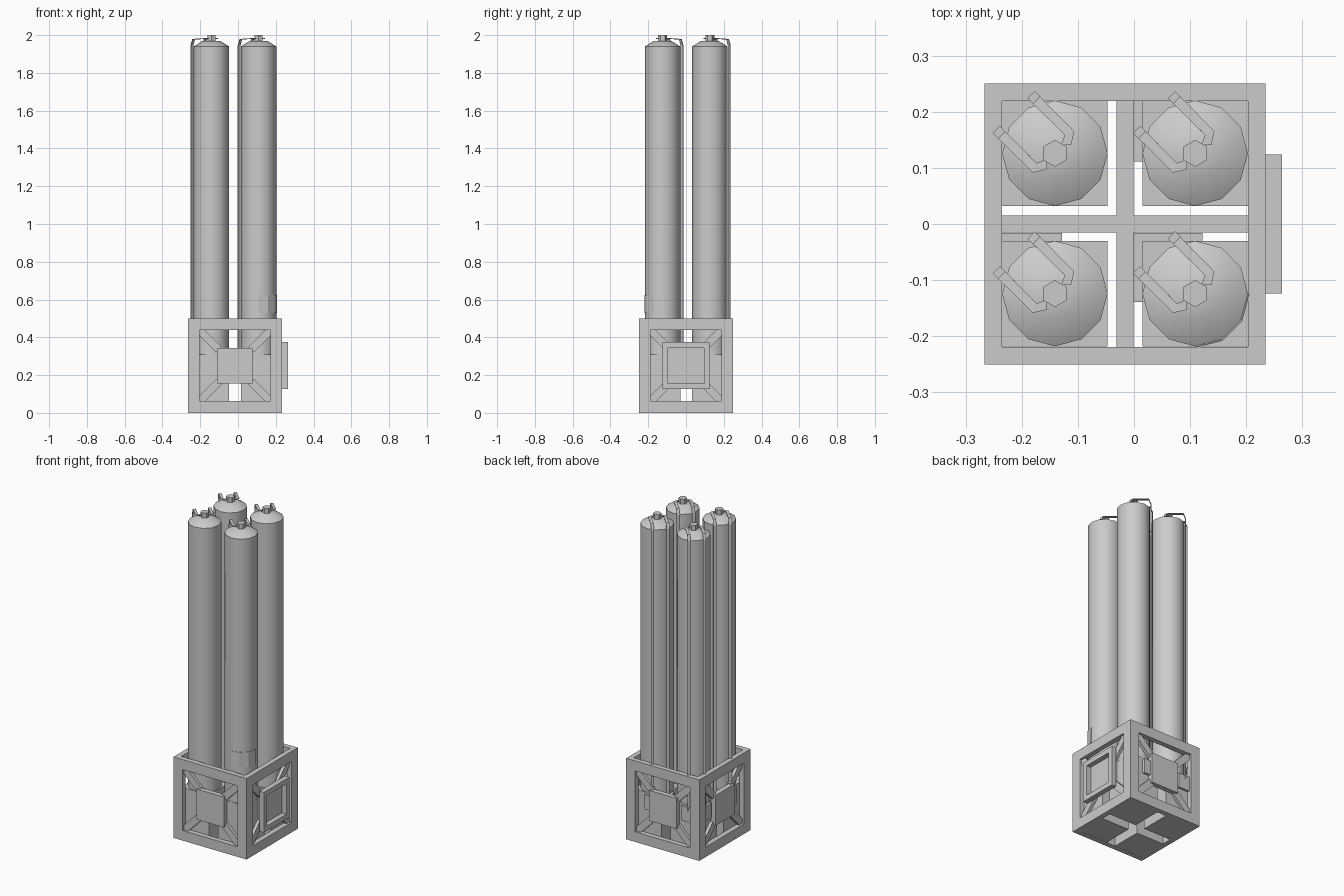
import bpy
import bmesh
from math import pi, sin, cos, radians
from mathutils import Matrix, Vector

cube = bpy.data.objects.get("Cube")
if cube:
    bpy.data.objects.remove(cube, do_unlink=True)

CX = -0.016            # middle of the square base
HALF, WALL, MID = 0.25, 0.031, 0.25
RADIUS = 0.094


def make(name, bm, matrix=None):
    bmesh.ops.recalc_face_normals(bm, faces=bm.faces)
    if matrix is not None:
        bm.transform(matrix)
    mesh = bpy.data.meshes.new(name)
    bm.to_mesh(mesh)
    bm.free()
    obj = bpy.data.objects.new(name, mesh)
    bpy.context.collection.objects.link(obj)
    return obj


def activate(obj):
    bpy.ops.object.select_all(action='DESELECT')
    obj.select_set(True)
    bpy.context.view_layer.objects.active = obj


def box(name, center, size, matrix=None):
    bm = bmesh.new()
    bmesh.ops.create_cube(bm, size=1)
    bm.transform(Matrix.Translation(center) @ Matrix.Diagonal((*size, 1)))
    return make(name, bm, matrix)


def cut(obj, center, size):
    cutter = box("cutter", center, size)
    cutter.hide_render = True
    mod = obj.modifiers.new("opening", 'BOOLEAN')
    mod.operation, mod.solver, mod.object = 'DIFFERENCE', 'EXACT', cutter
    activate(obj)
    bpy.ops.object.modifier_apply(modifier=mod.name)
    bpy.data.objects.remove(cutter, do_unlink=True)


def lathe(name, profile, sides, matrix):
    bm = bmesh.new()
    rings = []
    for r, z in profile:
        rings.append([bm.verts.new((r * sin(2 * pi * i / sides), r * cos(2 * pi * i / sides), z))
                      for i in range(sides)])
    for low, high in zip(rings, rings[1:]):
        for i in range(sides):
            j = (i + 1) % sides
            bm.faces.new((low[i], low[j], high[j], high[i]))
    bm.faces.new(rings[0])
    bm.faces.new(rings[-1])
    return make(name, bm, matrix)


def ribbon(name, path, across, width, thick, matrix):
    # flat strap: offset the path sideways, then solidify
    bm = bmesh.new()
    pairs = []
    for p, side in zip(path, across):
        offset = Vector(side).normalized() * width / 2
        pairs.append([bm.verts.new(Vector(p) + s * offset) for s in (-1, 1)])
    for a, b in zip(pairs, pairs[1:]):
        bm.faces.new((a[0], a[1], b[1], b[0]))
    obj = make(name, bm, matrix)
    mod = obj.modifiers.new("thickness", 'SOLIDIFY')
    mod.thickness, mod.offset = thick, 0
    return obj


# Open cubic frame
frame = box("base_frame", (CX, 0, MID), (2 * HALF, 2 * HALF, 2 * HALF))
inner, window = 2 * (HALF - WALL), 0.376
cut(frame, (CX, 0, MID), (inner, inner, 1))
cut(frame, (CX, 0, MID), (1, window, window))
cut(frame, (CX, 0, MID), (window, 1, window))

# Centre plate and corner struts on every side
for n, side in enumerate(("front", "left", "back", "right")):
    turn = Matrix.Translation((CX, 0, 0)) @ Matrix.Rotation(n * pi / 2, 4, 'Z')
    box(side + "_plate", (0, -HALF + WALL / 2, MID), (0.188, WALL, 0.188), turn)
    for sx in (-1, 1):
        for sz in (-1, 1):
            place = Matrix.Translation((0.14 * sx, -0.228, MID + 0.14 * sz))
            tilt = Matrix.Rotation(-sx * sz * pi / 4, 4, 'Y')
            box(side + "_strut", (0, 0, 0), (0.155, 0.018, 0.042), turn @ place @ tilt)

# Raised hatch surround on one side
hatch = box("hatch_surround", (0.2485, 0, MID), (WALL, 0.248, 0.248))
cut(hatch, (0.25, 0, MID), (0.1, 0.188, 0.188))

# Crossing beams between the plates
box("cross_beam_x", (CX, 0, MID), (inner, WALL, WALL))
box("cross_beam_y", (CX, 0, MID), (WALL, inner, WALL - 0.002))

# Four tanks, each with socket, valve, manifold and two straps
body = [(RADIUS, 0.31), (RADIUS, 1.94), (0.045, 1.97)]
valve = [(0.024, 1.96), (0.024, 2.0)]
strap = [(-0.015, -0.02, 1.982), (-0.036, -0.026, 1.982), (-0.094, 0.032, 1.978),
         (-0.103, 0.041, 1.945), (-0.103, 0.041, 0.28)]
sideways = [(0, 1, 0), (0.4, 1, 0), (1, 1, 0), (1, 1, 0), (1, 1, 0)]


def flip(points):
    return [(-y, -x, z) if len(p) == 3 else p for p in points for x, y, z in [p]]


for ix in (-1, 1):
    for iy in (-1, 1):
        spot = Matrix.Translation((CX + 0.125 * ix, 0.001 + 0.125 * iy, 0))
        box("tank_socket", (0, 0, 0.155), (0.188, 0.188, 0.31), spot)
        tank = lathe("tank", body, 12, spot)
        activate(tank)
        bpy.ops.object.shade_smooth_by_angle(angle=radians(35))
        lathe("tank_valve", valve, 6, spot)
        box("manifold", (-0.0485, 0.0465, 0.255), (0.123, 0.123, 0.09), spot)
        ribbon("strap_a", strap, sideways, 0.018, 0.004, spot)
        ribbon("strap_b", flip(strap), flip(sideways), 0.018, 0.004, spot)

# Thin curved label plate on the front tank beside the hatch
bm = bmesh.new()
columns = []
for i in range(4):
    a = -pi / 2 + i * pi / 6
    columns.append([bm.verts.new((0.096 * cos(a), 0.096 * sin(a), z)) for z in (0.53, 0.625)])
for a, b in zip(columns, columns[1:]):
    bm.faces.new((a[0], b[0], b[1], a[1]))
label = make("label_plate", bm, Matrix.Translation((CX + 0.125, -0.124, 0)))
mod = label.modifiers.new("thickness", 'SOLIDIFY')
mod.thickness, mod.offset = 0.002, 0
